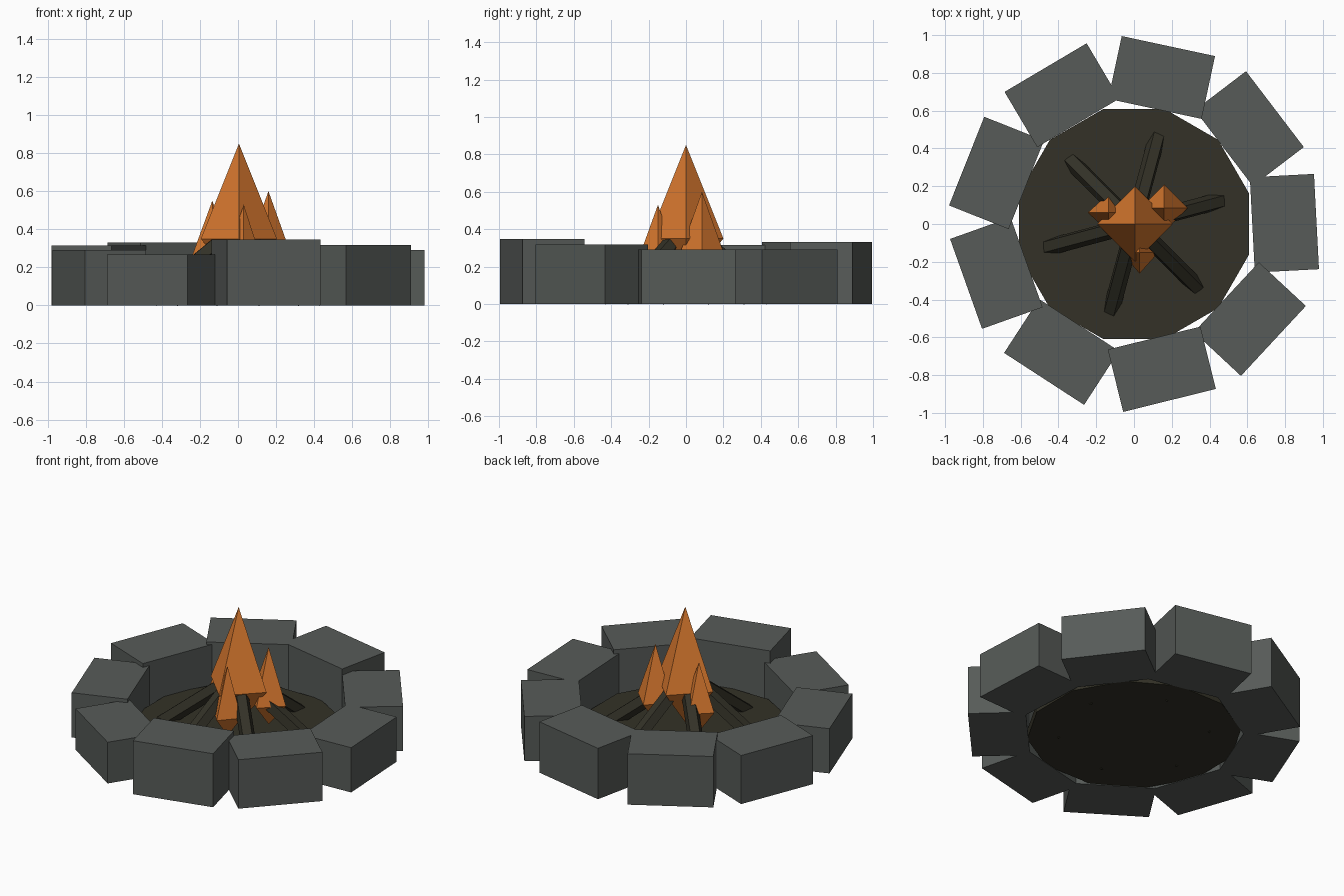
import bpy, bmesh, math
from mathutils import Vector, Matrix

if "Cube" in bpy.data.objects:
    bpy.data.objects.remove(bpy.data.objects["Cube"])


def material(name, rgb):
    m = bpy.data.materials.new(name)
    m.diffuse_color = (*rgb, 1)
    m.use_nodes = True
    m.node_tree.nodes["Principled BSDF"].inputs["Base Color"].default_value = m.diffuse_color
    return m


STONE = material("grey stone", (0.095, 0.105, 0.098))
WOOD = material("dark wood", (0.033, 0.031, 0.020))
FLAME = material("orange flame", (0.69, 0.19, 0.028))


def finish(name, bm, mat):
    bmesh.ops.recalc_face_normals(bm, faces=bm.faces)
    mesh = bpy.data.meshes.new(name)
    bm.to_mesh(mesh)
    bm.free()
    mesh.materials.append(mat)
    obj = bpy.data.objects.new(name, mesh)
    bpy.context.collection.objects.link(obj)
    return obj


# Ring of stone blocks: middle of the outer edge (x, y), facing angle, height
blocks = [
    (0.966, 0.013, 3.0, 0.29), (0.746, 0.608, 37.3, 0.29),
    (0.182, 0.942, 77.9, 0.33), (-0.468, 0.828, 120.6, 0.33),
    (-0.886, 0.333, 158.3, 0.315), (-0.889, -0.317, 199.6, 0.29),
    (-0.476, -0.820, 237.0, 0.267), (0.188, -0.934, 283.9, 0.347),
    (0.738, -0.619, 317.1, 0.317),
]
for i, (x, y, angle, height) in enumerate(blocks):
    bm = bmesh.new()
    bmesh.ops.create_cube(bm, size=1)
    bm.transform(Matrix.Translation((x, y, 0))
                 @ Matrix.Rotation(math.radians(angle), 4, 'Z')
                 @ Matrix.Translation((-0.17, 0, height / 2))
                 @ Matrix.Diagonal((0.34, 0.505, height, 1)))
    finish(f"stone_block_{i + 1}", bm, STONE)

# Fire bed
bm = bmesh.new()
bmesh.ops.create_cone(bm, cap_ends=True, segments=12, radius1=0.63, radius2=0.63, depth=0.06,
                      matrix=Matrix.Translation((0, 0, 0.033)) @ Matrix.Rotation(math.radians(15), 4, 'Z'))
finish("fire_bed", bm, WOOD)

# Leaning logs
for i in range(6):
    a = math.radians(15 + 60 * i)
    out = Vector((math.cos(a), math.sin(a), 0))
    low = out * 0.472 + Vector((0, 0, 0.033))
    high = out * 0.10 + Vector((0, 0, 0.33))
    axis = high - low
    bm = bmesh.new()
    bmesh.ops.create_cone(bm, cap_ends=True, segments=5, radius1=0.047, radius2=0.047, depth=axis.length)
    bm.transform(Matrix.Translation((low + high) / 2)
                 @ axis.to_track_quat('Z', 'Y').to_matrix().to_4x4()
                 @ Matrix.Rotation(math.radians(28), 4, 'Z'))
    finish(f"log_{i + 1}", bm, WOOD)


# Flames: four-sided spikes with a short point below
def flame(name, x, y, rx, ry, bottom, waist, top):
    bm = bmesh.new()
    ring = [bm.verts.new((x + rx * c, y + ry * s, waist)) for c, s in ((1, 0), (0, 1), (-1, 0), (0, -1))]
    for z in (bottom, top):
        tip = bm.verts.new((x, y, z))
        for j in range(4):
            bm.faces.new((ring[j], ring[(j + 1) % 4], tip))
    finish(name, bm, FLAME)


flame("main_flame", 0.005, 0.0, 0.2, 0.2, 0.1, 0.35, 0.85)
flame("right_flame", 0.16, 0.085, 0.125, 0.125, 0.1, 0.25, 0.6)
flame("left_flame", -0.135, 0.06, 0.11, 0.1, 0.1, 0.25, 0.55)
flame("front_flame", 0.03, -0.15, 0.1, 0.112, 0.08, 0.22, 0.53)
